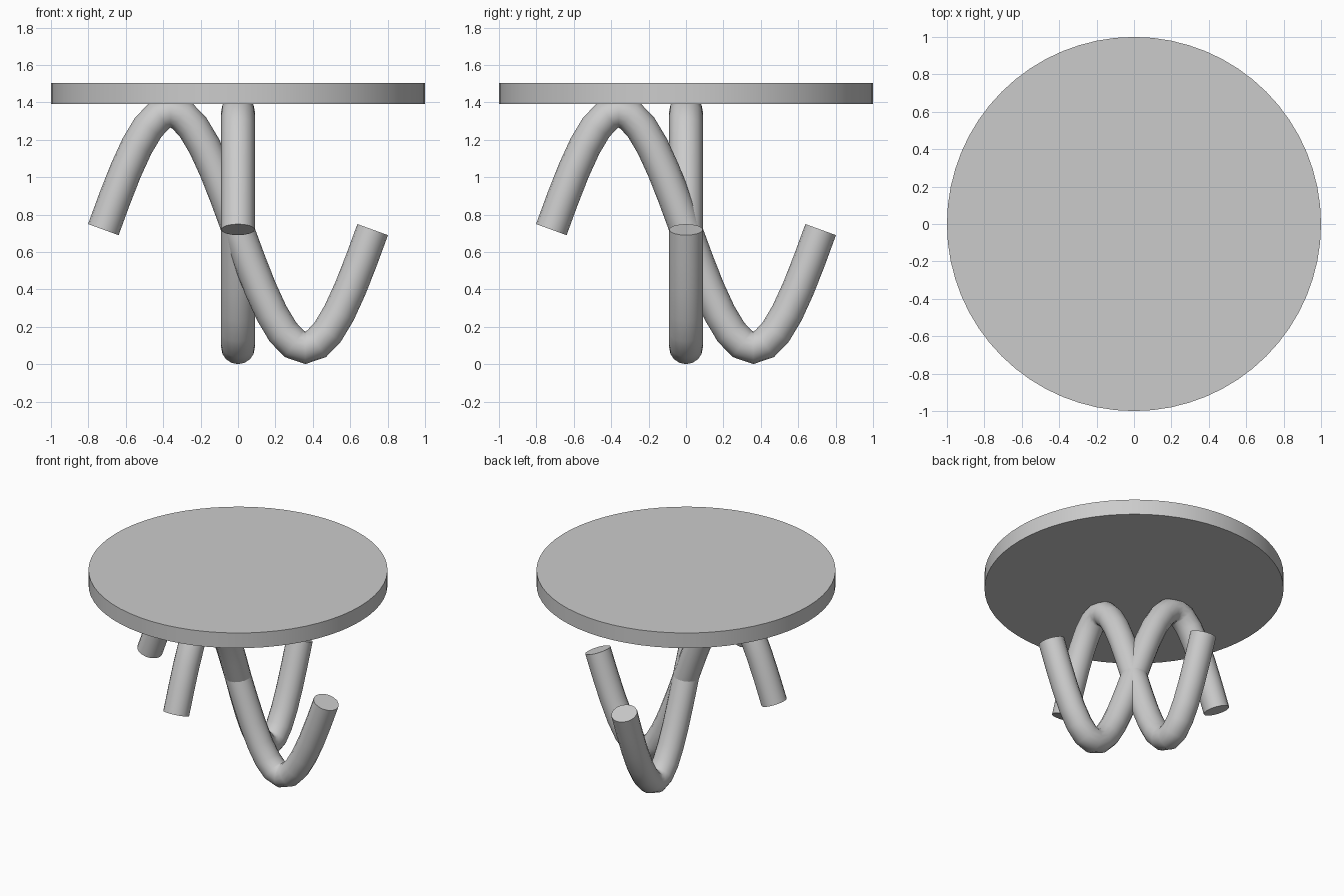
import bpy, bmesh, math
from mathutils import Vector

if "Cube" in bpy.data.objects:
    bpy.data.objects.remove(bpy.data.objects["Cube"])

HALF, MID, AMP = 0.72, 0.72, 0.632   # wave half length, mid height, amplitude
STEPS, SIDES = 24, 16
R_PLANE, R_SIDE = 0.087, 0.09


def finish(name, bm):
    bmesh.ops.recalc_face_normals(bm, faces=bm.faces)
    me = bpy.data.meshes.new(name)
    bm.to_mesh(me)
    bm.free()
    ob = bpy.data.objects.new(name, me)
    bpy.context.collection.objects.link(ob)
    bpy.ops.object.select_all(action='DESELECT')
    bpy.context.view_layer.objects.active = ob
    ob.select_set(True)
    bpy.ops.object.shade_smooth_by_angle(angle=math.radians(50))
    return ob


def wave_leg(name, along, side):
    """Round tube following one full sine wave in a vertical plane."""
    bm = bmesh.new()
    k = math.pi / HALF
    rings = []
    for i in range(STEPS + 1):
        s = -HALF + 2 * HALF * i / STEPS
        centre = along * s + Vector((0, 0, MID - AMP * math.sin(k * s)))
        tangent = (along + Vector((0, 0, -AMP * k * math.cos(k * s)))).normalized()
        normal = tangent.cross(side)
        ring = []
        for j in range(SIDES):
            a = 2 * math.pi * j / SIDES
            ring.append(bm.verts.new(centre + normal * R_PLANE * math.cos(a)
                                     + side * R_SIDE * math.sin(a)))
        rings.append(ring)
    for r0, r1 in zip(rings, rings[1:]):
        for j in range(SIDES):
            n = (j + 1) % SIDES
            bm.faces.new((r0[j], r0[n], r1[n], r1[j]))
    bm.faces.new(rings[0])
    bm.faces.new(rings[-1])
    return finish(name, bm)


# Two crossed wave-shaped legs
X, Y = Vector((1, 0, 0)), Vector((0, 1, 0))
wave_leg("wave_leg_side_to_side", X, Y)
wave_leg("wave_leg_front_to_back", Y, X)

# Round table top
bm = bmesh.new()
bmesh.ops.create_cone(bm, cap_ends=True, segments=64, radius1=1, radius2=1, depth=0.112)
bmesh.ops.translate(bm, verts=bm.verts, vec=(0, 0, 1.448))
finish("table_top", bm)
